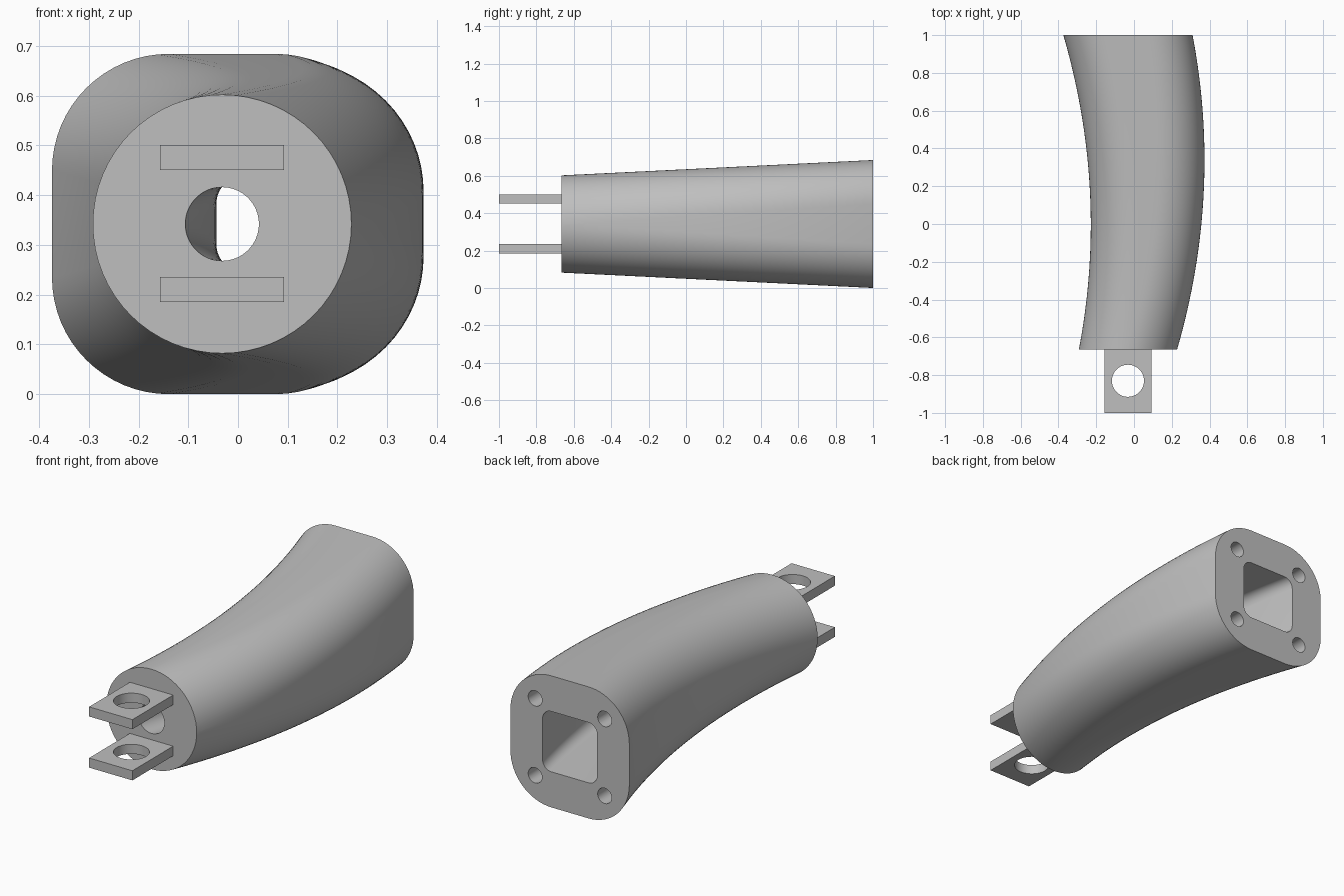
import bpy, bmesh, math
from mathutils import Matrix

if "Cube" in bpy.data.objects:
    bpy.data.objects.remove(bpy.data.objects["Cube"], do_unlink=True)

FRONT, BACK = -0.665, 1.0
CX, CZ = -0.032, 0.342
ARC = 16      # segments per rounded corner
RINGS = 48    # sections along the sweep

grey = bpy.data.materials.new("plain_grey")
grey.use_nodes = True
grey.diffuse_color = (0.52, 0.52, 0.52, 1)
grey.node_tree.nodes["Principled BSDF"].inputs["Base Color"].default_value = grey.diffuse_color


def make_object(name, bm):
    bmesh.ops.remove_doubles(bm, verts=bm.verts, dist=1e-5)
    bmesh.ops.recalc_face_normals(bm, faces=bm.faces)
    mesh = bpy.data.meshes.new(name)
    bm.to_mesh(mesh)
    bm.free()
    mesh.materials.append(grey)
    obj = bpy.data.objects.new(name, mesh)
    bpy.context.collection.objects.link(obj)
    return obj


def section(bm, t, half_front, half_back):
    """Rounded square that morphs from a circle, placed on the bent path."""
    half = half_front + (half_back - half_front) * t
    flat = 0.107 * t
    cx = CX + 0.4 * t * (1 - t)
    y = FRONT + (BACK - FRONT) * t
    ring = []
    for q in range(4):
        mid = math.radians(45 + 90 * q)
        ox = math.copysign(flat, math.cos(mid))
        oz = math.copysign(flat, math.sin(mid))
        for i in range(ARC + 1):
            a = math.pi / 2 * (q + i / ARC)
            ring.append(bm.verts.new((cx + ox + (half - flat) * math.cos(a), y,
                                      CZ + oz + (half - flat) * math.sin(a))))
    return ring


def bridge(bm, a, b):
    n = len(a)
    for i in range(n):
        j = (i + 1) % n
        bm.faces.new((a[i], a[j], b[j], b[i]))


def cylinder(bm, radius, depth, matrix):
    bmesh.ops.create_cone(bm, cap_ends=True, segments=48, radius1=radius,
                          radius2=radius, depth=depth, matrix=matrix)


def cut_and_shade(obj, cutter):
    mod = obj.modifiers.new("holes", 'BOOLEAN')
    mod.operation = 'DIFFERENCE'
    mod.solver = 'EXACT'
    mod.object = cutter
    bpy.ops.object.select_all(action='DESELECT')
    obj.select_set(True)
    bpy.context.view_layer.objects.active = obj
    bpy.ops.object.modifier_apply(modifier=mod.name)
    bpy.data.objects.remove(cutter, do_unlink=True)
    bpy.ops.object.shade_smooth_by_angle(angle=math.radians(30))


# Curved hollow body: outer skin, inner channel and the two end rims
bm = bmesh.new()
steps = [i / RINGS for i in range(RINGS + 1)]
outer = [section(bm, t, 0.26, 0.342) for t in steps]
inner = [section(bm, t, 0.074, 0.157) for t in steps]
for skin in (outer, inner):
    for a, b in zip(skin, skin[1:]):
        bridge(bm, a, b)
for end in (0, -1):
    bridge(bm, outer[end], inner[end])
body = make_object("curved_body", bm)

# Four blind bolt holes in the back face
bm = bmesh.new()
for sx in (-1, 1):
    for sz in (-1, 1):
        cylinder(bm, 0.04, 0.34, Matrix.Translation((CX + 0.2 * sx, BACK, CZ + 0.2 * sz))
                 @ Matrix.Rotation(math.pi / 2, 4, 'X'))
cut_and_shade(body, make_object("bolt_hole_cutter", bm))

# Pair of drilled lugs at the front
for name, z in (("lower_lug", 0.21), ("upper_lug", 0.476)):
    bm = bmesh.new()
    bmesh.ops.create_cube(bm, size=1, matrix=Matrix.Translation((CX, (FRONT - 1) / 2, z))
                          @ Matrix.Diagonal((0.249, 1 + FRONT, 0.05, 1)))
    lug = make_object(name, bm)
    bm = bmesh.new()
    cylinder(bm, 0.085, 0.2, Matrix.Translation((CX, -0.83, z)))
    cut_and_shade(lug, make_object("lug_hole_cutter", bm))
